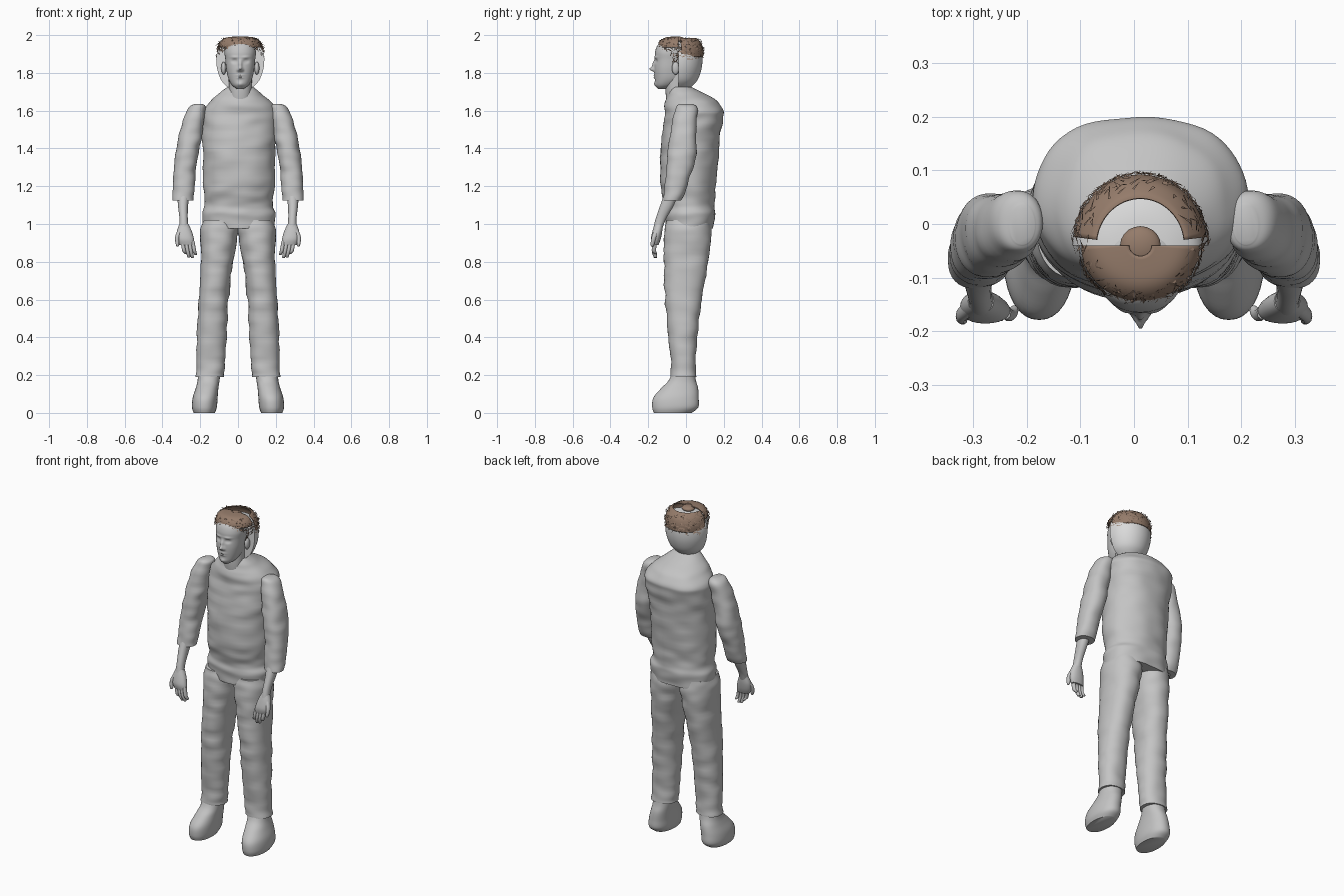
import bpy, bmesh, math, random
from mathutils import Vector, noise

if "Cube" in bpy.data.objects:
    bpy.data.objects.remove(bpy.data.objects["Cube"])
rng = random.Random(4)
MID = 0.012          # head and collar sit slightly off centre
TAU = math.tau


def make_material(name, colour):
    mat = bpy.data.materials.new(name)
    mat.use_nodes = True
    mat.diffuse_color = (*colour, 1)
    mat.node_tree.nodes["Principled BSDF"].inputs["Base Color"].default_value = (*colour, 1)
    return mat


GREY = make_material("plain grey", (0.55, 0.55, 0.55))
PALE = make_material("pale grey", (0.7, 0.7, 0.7))
BROWN = make_material("hair brown", (0.3, 0.2, 0.145))


def finish(bm, name, mat, smooth=True):
    bmesh.ops.recalc_face_normals(bm, faces=bm.faces[:])
    mesh = bpy.data.meshes.new(name)
    bm.to_mesh(mesh)
    bm.free()
    mesh.materials.append(mat)
    obj = bpy.data.objects.new(name, mesh)
    bpy.context.collection.objects.link(obj)
    if smooth:
        bpy.ops.object.select_all(action="DESELECT")
        bpy.context.view_layer.objects.active = obj
        obj.select_set(True)
        bpy.ops.object.shade_smooth_by_angle(angle=math.radians(50))
    return obj


def smooth_rows(rows, steps):
    """Catmull-Rom interpolation through the section rows."""
    out = []
    for i in range(len(rows) - 1):
        a, b, c, d = (Vector(rows[min(max(j, 0), len(rows) - 1)]) for j in range(i - 1, i + 3))
        for s in range(steps):
            t = s / steps
            out.append(b + (c - a) * t / 2 + (a * 2 - b * 5 + c * 4 - d) * t * t / 2
                       + (b * 3 - a - c * 3 + d) * t ** 3 / 2)
    return out + [Vector(rows[-1])]


def loft(name, rows, mat=GREY, side=1, n=36, steps=5, power=2.2, wrinkle=0.0,
         arc=(0, TAU), shape=None):
    """Rows are (z, centre x, centre y, radius x, radius y)."""
    bm = bmesh.new()
    closed = arc[1] - arc[0] > TAU - 0.01
    rings = []
    for z, cx, cy, rx, ry in smooth_rows(rows, steps):
        ring = []
        for k in range(n if closed else n + 1):
            a = arc[0] + (arc[1] - arc[0]) * k / n
            c, s = math.cos(a), math.sin(a)
            p = Vector((cx + rx * math.copysign(abs(c) ** (2 / power), c),
                        cy + ry * math.copysign(abs(s) ** (2 / power), s), z))
            if wrinkle:
                q = Vector((p.x * 9, p.y * 9, z * 20))
                p += Vector((c, s, 0)) * wrinkle * noise.noise(q)
            if shape:
                p = shape(p, cx, cy)
            ring.append(bm.verts.new((p.x * side, p.y, p.z)))
        rings.append(ring)
    for low, high in zip(rings, rings[1:]):
        for k in range(n):
            j = (k + 1) % len(low)
            bm.faces.new((low[k], low[j], high[j], high[k]))
    if closed:
        bm.faces.new(rings[0])
        bm.faces.new(rings[-1])
    obj = finish(bm, name, mat)
    if not closed:
        obj.modifiers.new("thickness", "SOLIDIFY").thickness = 0.006
    return obj


def ball(name, centre, radii, mat=GREY):
    bm = bmesh.new()
    bmesh.ops.create_uvsphere(bm, u_segments=20, v_segments=12, radius=1)
    for v in bm.verts:
        v.co = Vector(centre) + Vector(a * b for a, b in zip(v.co, radii))
    return finish(bm, name, mat)


# Shirt body
loft("shirt", [
    (.975, .005, .02, .188, .125), (1.05, .005, .02, .196, .135), (1.1, 0, .018, .182, .13),
    (1.2, .005, .012, .187, .145), (1.4, .006, .02, .192, .155), (1.55, .01, .04, .2, .155),
    (1.6, MID, .044, .195, .155), (1.65, MID, .028, .158, .138), (1.69, MID, 0, .112, .098),
    (1.725, MID, -.022, .07, .058)], n=64, steps=8, wrinkle=0.008)

# Limbs, one set per side
for label, side in (("left", 1), ("right", -1)):
    loft(label + "_trouser_leg", [
        (1.02, .098, .01, .09, .115), (.95, .1, .01, .1, .124), (.8, .111, 0, .086, .118),
        (.6, .129, -.014, .08, .096), (.4, .138, -.016, .08, .076), (.24, .147, -.013, .074, .066),
        (.19, .149, -.013, .077, .067)], side=side, wrinkle=0.008, steps=8)
    loft(label + "_shoe", [
        (0, .178, -.07, .056, .1), (.03, .178, -.057, .066, .122), (.08, .174, -.053, .066, .12),
        (.13, .164, -.034, .06, .098), (.17, .156, -.02, .058, .073), (.22, .151, -.013, .06, .058)],
        side=side)
    loft(label + "_sleeve", [
        (1.635, .21, 0, .02, .036), (1.61, .22, 0, .045, .058), (1.5, .247, -.01, .06, .068),
        (1.4, .265, -.02, .062, .075), (1.3, .28, -.035, .06, .07), (1.2, .289, -.054, .058, .06),
        (1.125, .289, -.072, .054, .048)], side=side, wrinkle=0.008, steps=7)
    loft(label + "_forearm", [
        (1.17, .288, -.075, .034, .036), (1.1, .291, -.1, .027, .036),
        (1.03, .288, -.132, .022, .028), (.98, .286, -.148, .024, .024)], side=side, n=20)
    loft(label + "_palm", [
        (1, .286, -.144, .024, .022), (.96, .284, -.152, .04, .026), (.92, .278, -.16, .045, .026),
        (.89, .27, -.163, .04, .018)], side=side, n=24)
    # Fingers hang down and lean inward, the thumb lies outside
    for i, tip in enumerate((.835, .82, .822, .84)):
        x = .24 + i * .018
        loft(f"{label}_finger_{i + 1}", [
            (.91, x, -.165, .01, .013), (.86, x - .008, -.17, .01, .012),
            (tip + .005, x - .016, -.162, .008, .01), (tip, x - .016, -.16, .003, .004)],
            side=side, n=10, steps=3)
    loft(label + "_thumb", [
        (.97, .305, -.155, .014, .015), (.93, .322, -.17, .011, .013),
        (.89, .32, -.178, .009, .01), (.88, .319, -.178, .003, .004)], side=side, n=10, steps=3)
    ball(label + "_ear", (MID + side * .088, -.055, 1.825), (.013, .02, .034))

# Face relief: x offset, height, spread x, spread z, depth
RELIEF = [(0, 1.82, .011, .011, -.026), (0, 1.845, .009, .02, -.013), (0, 1.787, .02, .004, -.006),
          (0, 1.774, .016, .004, -.006), (0, 1.74, .018, .012, -.008)]
for s in (-1, 1):
    RELIEF += [(s * .03, 1.862, .014, .009, .011), (s * .03, 1.862, .009, .005, -.005),
               (s * .03, 1.883, .02, .006, -.005), (s * .013, 1.814, .006, .006, -.007)]


def carve_face(p, cx, cy):
    if p.y < cy:
        p.y += sum(d * math.exp(-((p.x - MID - x) / w) ** 2 - ((p.z - z) / h) ** 2)
                   for x, z, w, h, d in RELIEF)
    return p


loft("neck", [(1.62, MID, -.04, .06, .06), (1.7, MID, -.05, .06, .058),
              (1.8, MID, -.05, .062, .055)], n=28)
loft("face", [
    (1.715, MID, -.125, .018, .022), (1.735, MID, -.11, .044, .05), (1.77, MID, -.092, .063, .073),
    (1.82, MID, -.087, .074, .081), (1.87, MID, -.082, .079, .083), (1.91, MID, -.078, .083, .086),
    (1.945, MID, -.075, .074, .076), (1.965, MID, -.072, .05, .052), (1.972, MID, -.07, .01, .01)],
    n=110, steps=10, shape=carve_face)


# Back of the skull, cut flat at the front
def cut_front(p, cx, cy):
    p.y = max(p.y, cy)
    return p


loft("skull_back", [(z, MID, -.04, r, r) for z, r in (
    (1.72, .062), (1.76, .1), (1.82, .122), (1.88, .127), (1.92, .118), (1.945, .1),
    (1.96, .06), (1.965, .01))], mat=PALE, n=48, power=2, shape=cut_front)

# Hair: open band behind, cap in front, small crown tuft
loft("hair_back", [(z, MID, -.04, r * .94, r) for z, r in (
    (1.885, .131), (1.92, .132), (1.955, .122), (1.98, .1), (1.985, .088))],
    mat=BROWN, power=2, arc=(.12, math.pi - .12))
loft("hair_front", [(z, MID, -.04, r * 1.06, r) for z, r in (
    (1.935, .104), (1.955, .103), (1.975, .09), (1.988, .066), (1.993, .02))],
    mat=BROWN, power=2, arc=(math.pi, TAU))
ball("hair_crown", (MID, -.04, 1.976), (.038, .036, .016), BROWN)


def hair_point(a, z):
    """Point on the hair surface at an angle and height."""
    back = math.sin(a) > 0
    r = (.134 if back else .108) * math.sqrt(max(.05, 1 - max(0, (z - 1.93) / .08) ** 2))
    return Vector((MID + max(r, .02) * (.94 if back else 1.06) * math.cos(a),
                   -.04 + r * math.sin(a), z))


# Loose locks as thin slivers lying on the hair
bm = bmesh.new()
for i in range(420):
    a = rng.uniform(0, TAU)
    back = math.sin(a) > 0
    low = 1.875 if back else 1.945 - .05 * abs(math.cos(a)) ** 2
    z = rng.uniform(low, 1.98)
    start = hair_point(a, z)
    end = hair_point(a + rng.uniform(-.25, .25), z + rng.uniform(-.022, .014))
    out = Vector((math.cos(a), math.sin(a), .4)).normalized()
    across = (end - start).cross(out).normalized() * rng.uniform(.002, .005)
    tip = end + out * rng.uniform(.001, .008)
    bm.faces.new([bm.verts.new(p) for p in (start + across, start - across, tip)])
# Sideburn wisps in front of the ears
for side in (-1, 1):
    for i in range(12):
        root = Vector((MID + side * .088, rng.uniform(-.075, -.045), rng.uniform(1.86, 1.92)))
        drop = Vector((side * .004, rng.uniform(-.01, .01), -.03))
        bm.faces.new([bm.verts.new(p) for p in (
            root, root + Vector((0, .006, 0)), root + drop)])
finish(bm, "hair_locks", BROWN, smooth=False)
